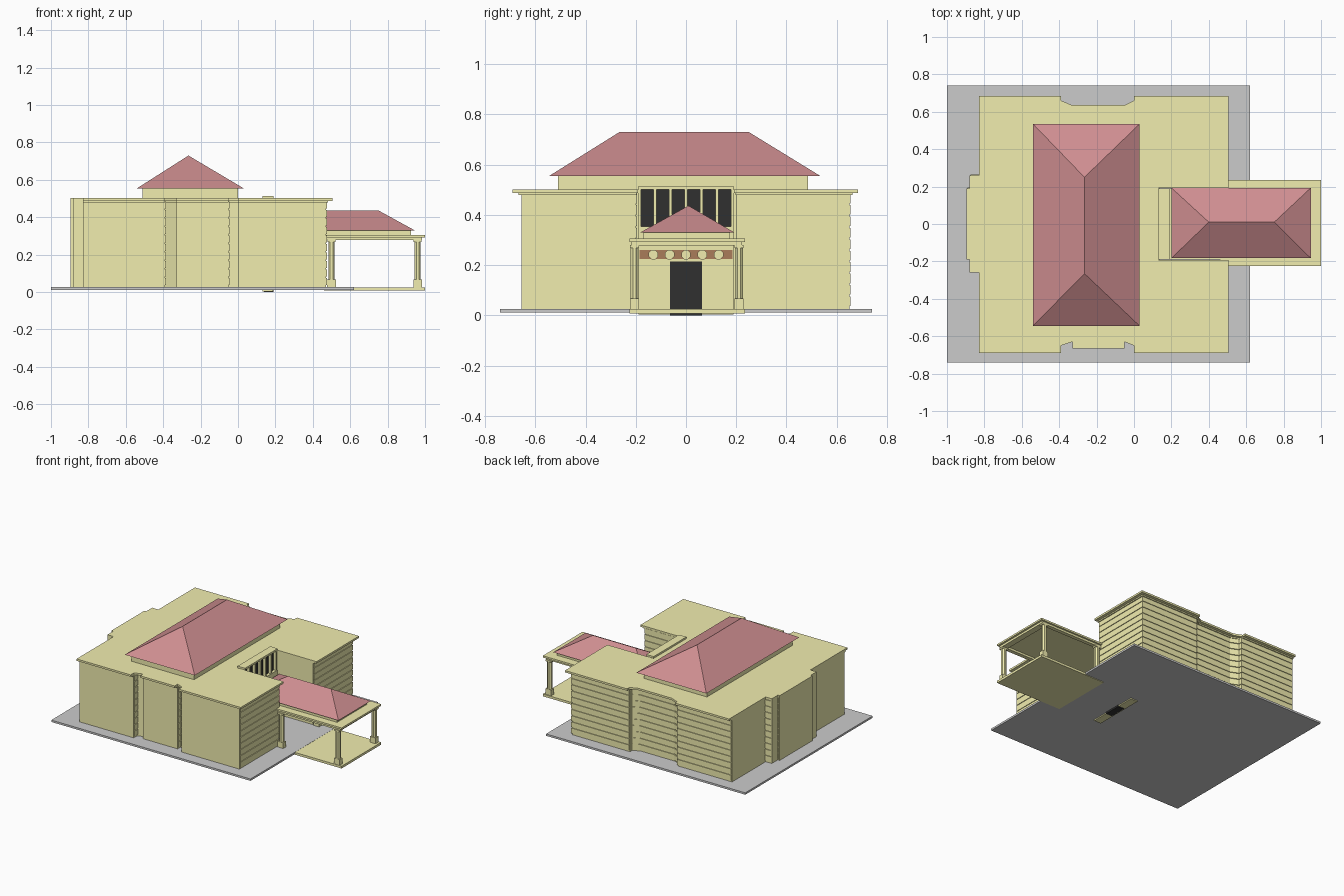
import bpy, bmesh, math

if "Cube" in bpy.data.objects:
    bpy.data.objects.remove(bpy.data.objects["Cube"])


def material(name, rgb):
    m = bpy.data.materials.new(name)
    m.diffuse_color = (*rgb, 1)
    m.use_nodes = True
    m.node_tree.nodes["Principled BSDF"].inputs["Base Color"].default_value = m.diffuse_color
    return m


YELLOW = material("yellow_stone", (0.88, 0.85, 0.43))
RED = material("red_tile", (0.62, 0.27, 0.28))
BLACK = material("dark_glass", (0.03, 0.03, 0.03))
BROWN = material("brown_wood", (0.40, 0.20, 0.10))


def finish(name, bm, mat):
    bmesh.ops.recalc_face_normals(bm, faces=bm.faces)
    me = bpy.data.meshes.new(name)
    bm.to_mesh(me)
    bm.free()
    ob = bpy.data.objects.new(name, me)
    bpy.context.collection.objects.link(ob)
    if mat:
        me.materials.append(mat)
    return ob


def prism(name, pts, z0, z1, mat):
    bm = bmesh.new()
    f = bm.faces.new([bm.verts.new((x, y, z0)) for x, y in pts])
    ex = bmesh.ops.extrude_face_region(bm, geom=[f], use_keep_orig=True)
    for v in ex["geom"]:
        if isinstance(v, bmesh.types.BMVert):
            v.co.z = z1
    return finish(name, bm, mat)


def box(name, x0, x1, y0, y1, z0, z1, mat=YELLOW):
    return prism(name, [(x0, y0), (x1, y0), (x1, y1), (x0, y1)], z0, z1, mat)


def hip_roof(name, x0, x1, y0, y1, z0, z1, ridge):
    bm = bmesh.new()
    a, b, c, d = [bm.verts.new((x, y, z0)) for x, y in
                  ((x0, y0), (x1, y0), (x1, y1), (x0, y1))]
    p, q = [bm.verts.new((x, y, z1)) for x, y in ridge]
    bm.faces.new((d, c, b, a))
    if abs(ridge[0][0] - ridge[1][0]) > 0.01:      # ridge along x
        faces = ((a, b, q, p), (b, c, q), (c, d, p, q), (d, a, p))
    else:                                          # ridge along y
        faces = ((a, b, p), (b, c, q, p), (c, d, q), (d, a, p, q))
    for f in faces:
        bm.faces.new(f)
    return finish(name, bm, RED)


def column(name, x, y, r, z0, z1, sides=8, mat=YELLOW):
    pts = [(x + r * math.cos(math.tau * (i + .5) / sides),
            y + r * math.sin(math.tau * (i + .5) / sides)) for i in range(sides)]
    return prism(name, pts, z0, z1, mat)


def outline(o):
    """U-shaped plan of the main building, pushed outward by o."""
    b = 0.65 + o
    r = 0.47 + o
    n = 0.20 - o * 0.25
    back = [(r, b), (0, b), (0, b - .025), (-.05, b - .05), (-.33, b - .05),
            (-.39, b - .025), (-.39, b), (-.83, b)]
    left = [(-.83, .26), (-.88, .26), (-.88, .19), (-.895, .19)]
    left += [(x, -y) for x, y in reversed(left)]
    f = -b - .005
    front = [(-.83, f), (-.39, f), (-.39, f + .04), (-.33, f + .06), (-.33, f + .025),
             (-.05, f + .025), (-.05, f + .06), (0, f + .04), (0, f), (r, f)]
    recess = [(r, -n), (.13, -n), (.13, n), (r, n)]
    return back + left + front + recess


# Ground slab
box("ground_slab", -1, .62, -.74, .74, .012, .026, None)

# Main building: core, shifted courses that leave grooves on two sides, cornice
prism("main_walls", outline(0), .026, .49, YELLOW)
for i in range(10):
    z = .037 + .0455 * i
    prism("wall_course", [(x + .005, y + .005) for x, y in outline(0)],
          z, z + .0385, YELLOW)
prism("cornice_trim", outline(.012), .479, .488, YELLOW)
prism("flat_roof", outline(.035), .488, .502, YELLOW)

# Upper block and its hip roof
box("upper_block", -.51, 0, -.51, .485, .50, .557)
hip_roof("main_roof", -.54, .03, -.545, .535, .555, .73,
         [(-.265, -.265), (-.265, .25)])

# Entrance wall with door, frieze and tall windows
box("entrance_wall", .13, .187, -.19, .19, .004, .355)
box("window_cap", .13, .19, -.19, .19, .502, .515)
box("window_glass", .131, .165, -.188, .188, .355, .502, BLACK)
for i in range(7):
    y = -.185 + i * .37 / 6
    box("window_mullion", .15, .185, y - .006, y + .006, .355, .502)
box("entrance_door", .14, .191, -.063, .063, 0, .215, BLACK)
box("door_lintel", .18, .192, -.19, .19, .215, .224)
box("entrance_frieze", .18, .191, -.185, .185, .224, .26, BROWN)
for y in (-.13, -.065, 0, .065, .13):
    ob = column("frieze_boss", 0, 0, .02, 0, .012)
    ob.rotation_euler = (0, math.pi / 2, 0)
    ob.location = (.186, y, .242)

# Portico: floor, columns, beams, slab and roof
box("portico_floor", .46, 1, -.225, .235, .008, .025)
for x in (.50, .96):
    for s in (-1, 1):
        y = s * .208 + .003
        box("column_pedestal", x - .023, x + .023, y - .017, y + .017, .025, .067)
        column("column_shaft", x, y, .018, .067, .27)
        box("column_capital", x - .022, x + .022, y - .017, y + .017, .268, .28)
for s in (-1, 1):
    y = s * .205 + .003
    box("portico_side_beam", .47, .985, y - .014, y + .014, .278, .295)
box("portico_front_beam", .94, .985, -.19, .195, .278, .295)
box("portico_slab", .46, 1, -.225, .235, .293, .306)
box("portico_inner_slab", .187, .47, -.19, .19, .293, .306)
box("portico_roof_base", .21, .925, -.17, .175, .305, .332)
hip_roof("portico_roof", .2, .945, -.183, .193, .33, .437,
         [(.4, .01), (.75, .01)])
